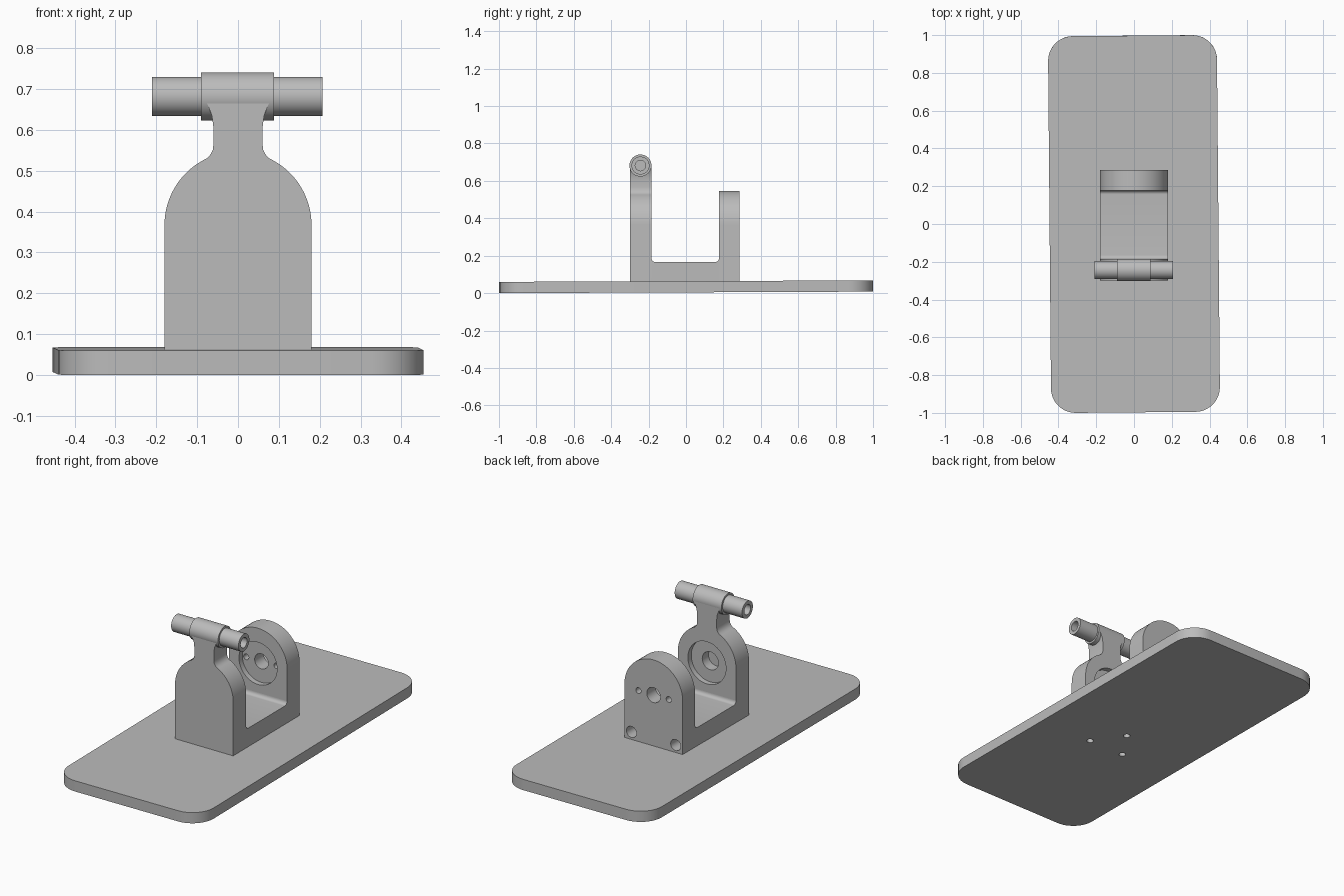
import bpy, bmesh, math
from mathutils import Matrix, Vector

cube = bpy.data.objects.get("Cube")
if cube:
    bpy.data.objects.remove(cube, do_unlink=True)

grey = bpy.data.materials.new("plain_grey")
grey.use_nodes = True
COLOUR = (0.5, 0.5, 0.5, 1)
grey.diffuse_color = COLOUR
grey.node_tree.nodes["Principled BSDF"].inputs["Base Color"].default_value = COLOUR

# Maps a profile point (u, v) and a depth d to space, per extrusion axis
PLACE = {
    "X": lambda u, v, d: (d, u, v),
    "Y": lambda u, v, d: (u, d, v),
    "Z": lambda u, v, d: (u, v, d),
}


def arc(cu, cv, r, start, end, steps):
    angles = [math.radians(start + (end - start) * i / steps) for i in range(steps + 1)]
    return [(cu + r * math.cos(a), cv + r * math.sin(a)) for a in angles]


def prism(name, points, axis, near, far):
    """Extrude a closed profile along an axis."""
    bm = bmesh.new()
    face = bm.faces.new([bm.verts.new(PLACE[axis](u, v, near)) for u, v in points])
    new = bmesh.ops.extrude_face_region(bm, geom=[face])["geom"]
    shift = Vector(PLACE[axis](0, 0, far - near))
    bmesh.ops.translate(bm, vec=shift, verts=[g for g in new if isinstance(g, bmesh.types.BMVert)])
    bmesh.ops.recalc_face_normals(bm, faces=bm.faces)
    mesh = bpy.data.meshes.new(name)
    bm.to_mesh(mesh)
    bm.free()
    obj = bpy.data.objects.new(name, mesh)
    bpy.context.collection.objects.link(obj)
    mesh.materials.append(grey)
    return obj


def rod(name, u, v, r, axis, near, far, sides=48):
    return prism(name, arc(u, v, r, 0, 360, sides)[:-1], axis, near, far)


def activate(obj):
    bpy.ops.object.select_all(action="DESELECT")
    obj.select_set(True)
    bpy.context.view_layer.objects.active = obj


def drill(obj, u, v, r, axis, near, far):
    """Cut a round hole and discard the cutter."""
    cutter = rod("cutter", u, v, r, axis, near, far)
    cutter.hide_render = True
    mod = obj.modifiers.new("hole", "BOOLEAN")
    mod.operation, mod.solver, mod.object = "DIFFERENCE", "EXACT", cutter
    activate(obj)
    bpy.ops.object.modifier_apply(modifier=mod.name)
    bpy.data.objects.remove(cutter, do_unlink=True)


def mirrored(half):
    return half + [(-u, v) for u, v in reversed(half)]


# Base plate with rounded corners and three screw holes below
W, L, R, T = 0.447, 0.997, 0.13, 0.03
outline = []
for sx, sy, start in ((1, 1, 0), (-1, 1, 90), (-1, -1, 180), (1, -1, 270)):
    outline += arc(sx * (W - R), sy * (L - R), R, start, start + 90, 12)
base_plate = prism("base_plate", outline, "Z", -T, T)
for x, y in ((-0.11, -0.225), (0.115, -0.225), (0, -0.06)):
    drill(base_plate, x, y, 0.018, "Z", -0.1, 0.1)
base_plate.data.transform(
    Matrix.Translation((0, 0, 0.034))
    @ Matrix.Rotation(math.radians(0.23), 4, "X")
    @ Matrix.Rotation(math.radians(0.5), 4, "Z"))

# Bracket walls: round-topped back, front with a neck that flares at the top
HALF, ARCH, FOOT = 0.18, 0.367, 0.05
FRONT, FRONT_IN, BACK_IN, BACK = -0.30, -0.185, 0.177, 0.287
neck = [(0.068, 0.539), (0.062, 0.55), (0.06, 0.565), (0.06, 0.605),
        (0.064, 0.635), (0.074, 0.661), (0.088, 0.682)]
front_half = [(HALF, FOOT)] + arc(0, ARCH, HALF, 0, 65, 20) + neck
front_wall = prism("front_wall", mirrored(front_half), "Y", FRONT, FRONT_IN)
back_profile = [(HALF, FOOT)] + arc(0, ARCH, HALF, 0, 180, 48) + [(-HALF, FOOT)]
back_wall = prism("back_wall", back_profile, "Y", BACK_IN, BACK)

# Bearing seats, shaft hole and fixing holes
HUB, DEPTH = 0.35, 0.03
drill(front_wall, 0, HUB, 0.118, "Y", FRONT_IN - DEPTH, 0)
drill(front_wall, 0, HUB, 0.05, "Y", FRONT_IN - 0.085, 0)
drill(back_wall, 0, HUB, 0.118, "Y", 0, BACK_IN + DEPTH)
drill(back_wall, 0, HUB, 0.042, "Y", 0, 0.4)
for side in (-1, 1):
    drill(back_wall, side * 0.094, HUB, 0.016, "Y", 0, 0.4)
    drill(back_wall, side * 0.137, 0.107, 0.031, "Y", BACK_IN + 0.01, 0.4)

# Floor between the walls, filleted where it meets them
FLOOR, FIL = 0.167, 0.02
floor_profile = ([(FRONT_IN, FOOT)]
                 + arc(FRONT_IN + FIL, FLOOR + FIL, FIL, 180, 270, 8)
                 + arc(BACK_IN - FIL, FLOOR + FIL, FIL, 270, 360, 8)
                 + [(BACK_IN, FOOT)])
bracket_floor = prism("bracket_floor", floor_profile, "X", -HALF, HALF)

# Cross barrel and the hollow-ended pin through it
AXIS_Y, AXIS_Z = -0.2435, 0.682
barrel = rod("barrel", AXIS_Y, AXIS_Z, 0.059, "X", -0.09, 0.088, 64)
pin = rod("pin", AXIS_Y, AXIS_Z, 0.048, "X", -0.21, 0.207, 64)
for near, far in ((-0.3, -0.11), (0.107, 0.3)):
    drill(pin, AXIS_Y, AXIS_Z, 0.028, "X", near, far)

for part in (base_plate, front_wall, back_wall, bracket_floor, barrel, pin):
    activate(part)
    bpy.ops.object.shade_smooth_by_angle(angle=math.radians(30))
